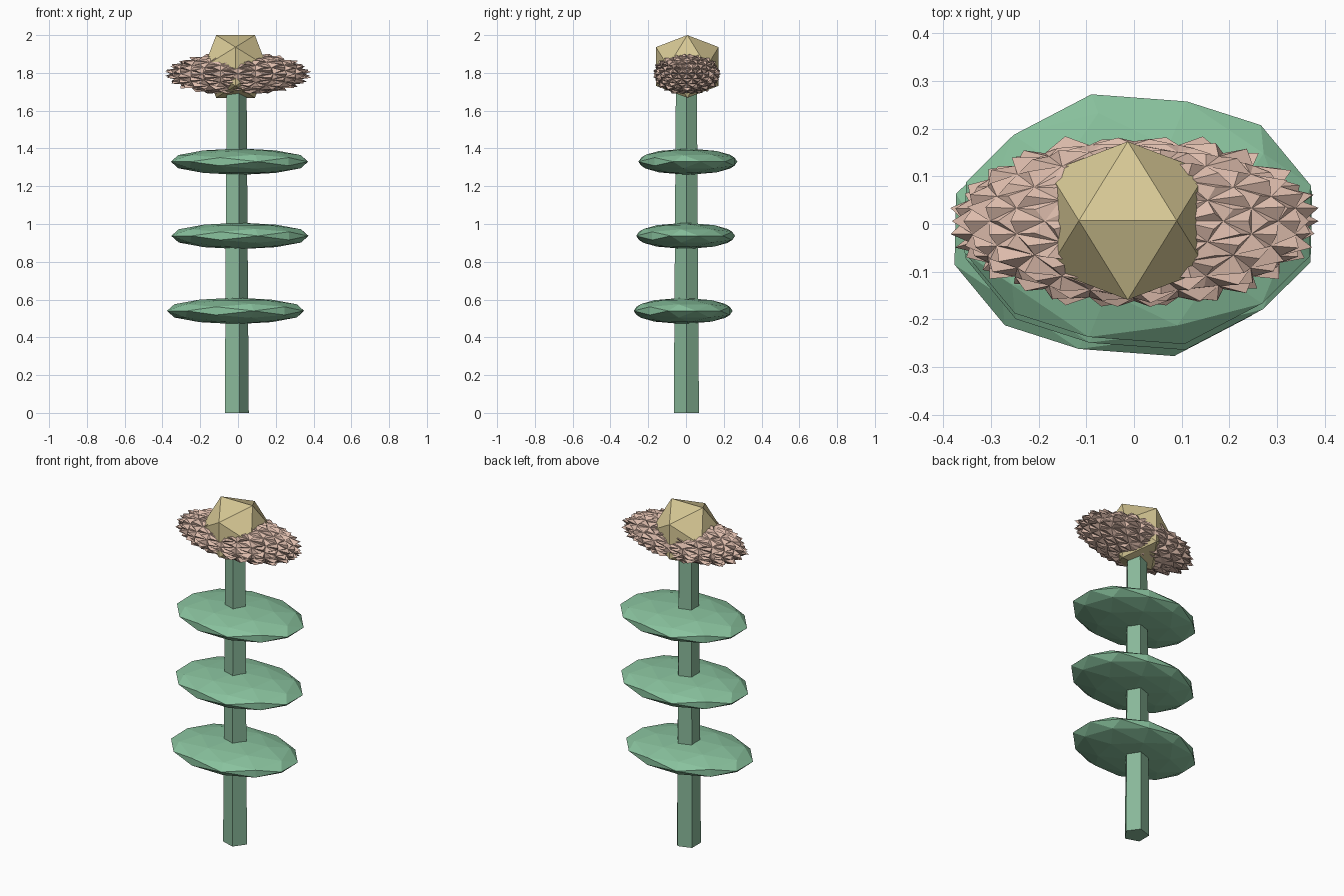
import bpy, bmesh, math, random
from mathutils import Matrix, Vector

if "Cube" in bpy.data.objects:
    bpy.data.objects.remove(bpy.data.objects["Cube"])

random.seed(4)
CX, CY = -0.013, 0.005   # stem axis after centring


def material(name, rgb):
    m = bpy.data.materials.new(name)
    m.diffuse_color = (*rgb, 1)
    m.use_nodes = True
    m.node_tree.nodes["Principled BSDF"].inputs["Base Color"].default_value = m.diffuse_color
    return m


def finish(bm, name, mat, loc=(0, 0, 0)):
    bmesh.ops.recalc_face_normals(bm, faces=bm.faces)
    me = bpy.data.meshes.new(name)
    bm.to_mesh(me)
    bm.free()
    me.materials.append(mat)
    ob = bpy.data.objects.new(name, me)
    ob.location = loc
    bpy.context.collection.objects.link(ob)
    return ob


def icosahedron():
    # unit icosahedron with an edge along x at the top
    bm = bmesh.new()
    p = (1 + 5 ** 0.5) / 2
    for s in (-1, 1):
        for t in (-p, p):
            for co in ((s, 0, t), (0, t, s), (t, s, 0)):
                bm.verts.new(Vector(co).normalized())
    bmesh.ops.convex_hull(bm, input=bm.verts[:])
    return bm


def ico_ball(levels):
    bm = icosahedron()
    for _ in range(levels):
        bmesh.ops.subdivide_edges(bm, edges=bm.edges[:], cuts=1, use_grid_fill=True)
        for v in bm.verts:
            v.co.normalize()
    return bm


stem_mat = material("stem_green", (0.25, 0.48, 0.32))
leaf_mat = material("leaf_green", (0.25, 0.54, 0.34))
petal_mat = material("petal_pink", (0.72, 0.50, 0.41))
core_mat = material("core_yellow", (0.68, 0.58, 0.30))

# Stem: tapered five-sided post
bm = bmesh.new()
rings = [[bm.verts.new((r * math.cos(math.tau * i / 5), r * math.sin(math.tau * i / 5), z))
          for i in range(5)] for r, z in ((0.07, 0), (0.058, 1.8))]
bm.faces.new(rings[0])
bm.faces.new(rings[1])
for i in range(5):
    j = (i + 1) % 5
    bm.faces.new((rings[0][i], rings[0][j], rings[1][j], rings[1][i]))
finish(bm, "stem", stem_mat, (CX, CY - 0.003, 0))

# Leaves: three flattened faceted discs spiralling slightly around the stem
for n, loc in enumerate(((-0.013, -0.015, 0.54), (0.010, -0.002, 0.937), (0.008, 0.010, 1.33))):
    bm = ico_ball(1)
    bm.transform(Matrix.Diagonal((0.376, 0.271, 0.07, 1)) @ Matrix.Rotation(math.radians(15), 4, 'Z'))
    finish(bm, f"leaf_{n + 1}", leaf_mat, loc)

# Petals: flattened spiky ball
bm = ico_ball(2)
for v in bm.verts:
    v.co *= 0.93
for f in bm.faces[:]:
    c = f.calc_center_median().normalized()
    tip = bmesh.ops.poke(bm, faces=[f])["verts"][0]
    tip.co = c * random.uniform(0.95, 1.06)
bm.transform(Matrix.Diagonal((0.382, 0.180, 0.113, 1)))
for v in bm.verts:
    v.co.z = max(-0.105, min(0.105, v.co.z))
    v.co.x = max(-0.385, min(0.387, v.co.x))
finish(bm, "petals", petal_mat, (0, 0.006, 1.795))

# Flower centre: plain icosahedron
bm = icosahedron()
bm.transform(Matrix.Scale(0.195, 4))
finish(bm, "flower_centre", core_mat, (CX, 0.007, 1.834))
